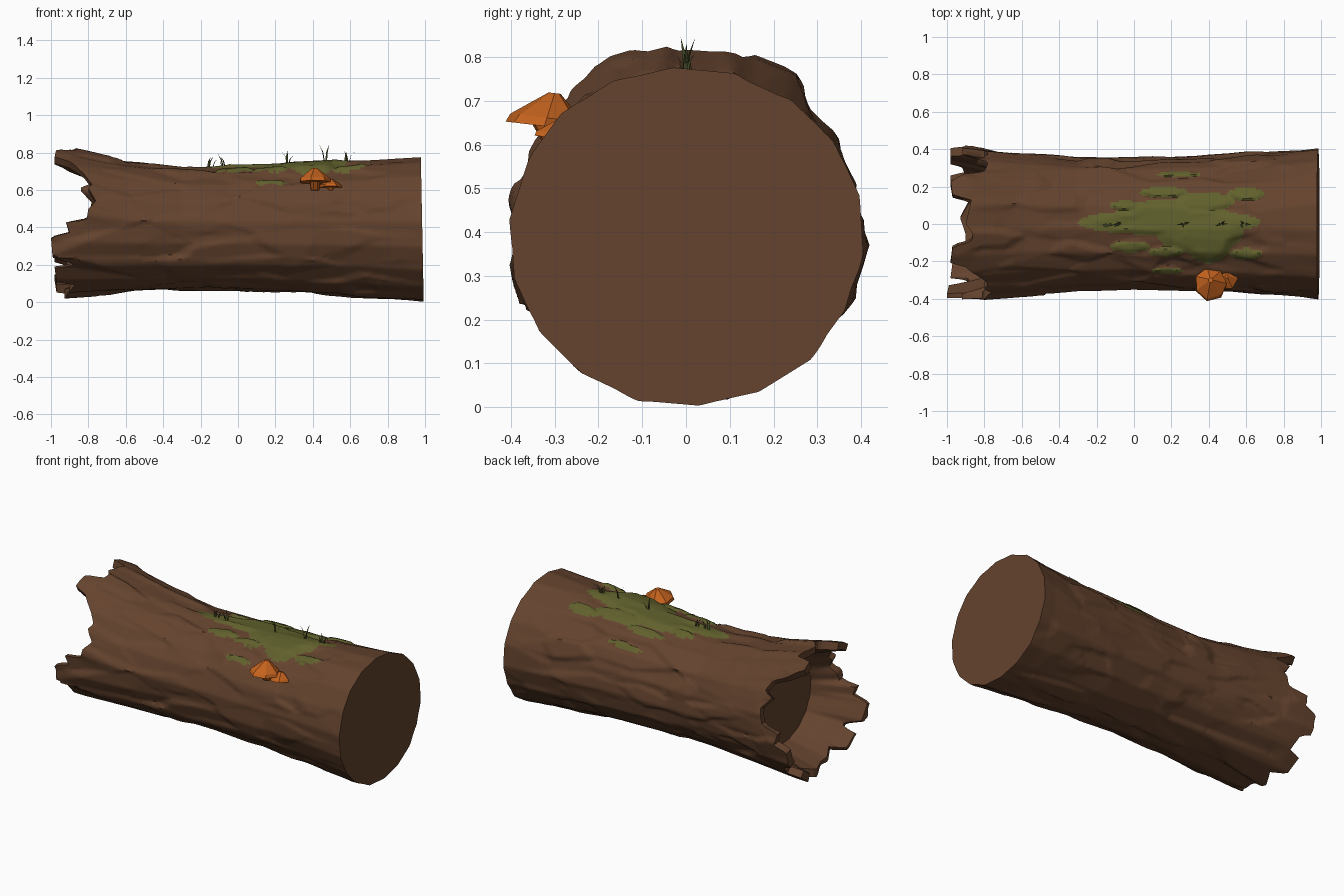
import bpy, bmesh, math, random
from mathutils import Vector, kdtree

if "Cube" in bpy.data.objects:
    bpy.data.objects.remove(bpy.data.objects["Cube"])

random.seed(4)


def material(name, rgb):
    m = bpy.data.materials.new(name)
    m.diffuse_color = (*rgb, 1)
    m.use_nodes = True
    m.node_tree.nodes["Principled BSDF"].inputs["Base Color"].default_value = m.diffuse_color
    return m


BARK = material("bark brown", (0.127, 0.056, 0.027))
MOSS = material("moss green", (0.118, 0.118, 0.026))
ORANGE = material("mushroom orange", (0.56, 0.125, 0.013))
GRASS = material("grass green", (0.06, 0.075, 0.02))


def finish(bm, name, mats, angle=None):
    bmesh.ops.recalc_face_normals(bm, faces=bm.faces)
    me = bpy.data.meshes.new(name)
    bm.to_mesh(me)
    bm.free()
    for m in mats:
        me.materials.append(m)
    if angle:
        me.shade_smooth()
        me.set_sharp_from_angle(angle=math.radians(angle))
    ob = bpy.data.objects.new(name, me)
    bpy.context.collection.objects.link(ob)
    return ob


def interp(table, t, col=1):
    for p, q in zip(table, table[1:]):
        if t <= q[0]:
            f = max(0, (t - p[0]) / (q[0] - p[0]))
            return p[col] + (q[col] - p[col]) * f
    return table[-1][col]


# Log silhouette: x, top z, bottom z, half width
PROFILE = [(-1, .835, .03, .42), (-.9, .82, .032, .413), (-.6, .758, .05, .378),
           (-.3, .722, .062, .352), (0, .725, .068, .348), (.5, .745, .04, .365),
           (.9, .77, .012, .392), (1, .776, .002, .405)]
# Broken end: angle round the log (0 = back, 90 = top), x of the edge
TEETH = [(90, -.9), (97, -.86), (103, -.87), (107, -.97), (120, -.98), (124, -.9),
         (136, -.82), (145, -.78), (150, -.8), (160, -.76), (168, -.8), (177, -.81),
         (180, -.92), (188, -.9), (193, -1), (210, -.99), (215, -.88), (219, -.89),
         (222, -.98), (238, -.97), (242, -.87), (252, -.9), (262, -.9), (275, -.93), (288, -.88),
         (293, -.97), (308, -.98), (312, -.9), (325, -.92), (328, -.98), (345, -.98),
         (350, -.9), (360, -.92), (365, -.8), (380, -.78), (390, -.84), (395, -.78),
         (405, -.8), (410, -.9), (418, -.98), (428, -.97), (432, -.87), (450, -.9)]
# Moss blobs seen from above: x, y, radius x, radius y
BLOBS = [(.19, .01, .49, .07), (.35, -.03, .24, .13), (.4, -.1, .12, .11), (.15, .06, .2, .07),
         (.6, .16, .1, .035), (.38, .12, .16, .05), (.16, .17, .13, .03), (-.05, .1, .08, .025),
         (.24, .265, .12, .014), (-.02, -.12, .11, .03), (.6, -.16, .09, .03),
         (.18, -.25, .08, .02), (.17, -.15, .1, .025)]

# Bark plates: the nearest seeds decide the height and tilt, blended at the seams
seeds = []
tree = kdtree.KDTree(170)
for i in range(170):
    a, x = random.uniform(0, math.tau), random.uniform(-1, 1)
    p = Vector((x * .36, .38 * math.cos(a), .38 * math.sin(a)))
    seeds.append((random.uniform(-.01, .01), random.uniform(-.1, .1), random.uniform(-.1, .1)))
    tree.insert(p, i)
tree.balance()


def plate(x, a):
    p = Vector((x * .36, .38 * math.cos(a), .38 * math.sin(a)))
    heights, dists = [], []
    for s, i, dist in tree.find_n(p, 2):
        d = p - s
        h, tx, ta = seeds[i]
        heights.append(h + tx * d.x + ta * (d.z * math.cos(a) - d.y * math.sin(a)))
        dists.append(dist)
    w = .5 + .5 * min(1, (dists[1] - dists[0]) / .02)
    return (heights[0] * w + heights[1] * (1 - w)) * min(1, .25 + (1 - x) * 2)


def moss_amount(x, y):
    return max(1 - ((x - u) / ru) ** 2 - ((y - v) / rv) ** 2 for u, v, ru, rv in BLOBS)


def surface(x, a, inset=0.0, rough=True):
    top, bot, wide = (interp(PROFILE, x, c) for c in (1, 2, 3))
    step = math.tau / 18
    poly = math.cos(step / 2) / math.cos((a + .1) % step - step / 2) * 1.008
    off = -inset + (plate(x, a) if rough else 0)
    y = (wide * poly + off) * math.cos(a)
    z = (top + bot) / 2 + ((top - bot) / 2 * poly + off) * math.sin(a)
    if rough and z > .5:
        z += .014 * min(1, max(0, moss_amount(x, y) * 2))
    return Vector((x, y, max(0, z)))


# Log: outside, broken rim, shallow hollow inside
N, BODY, LIP, INNER = 180, 150, 24, 14
bm = bmesh.new()
rings = [[] for _ in range(BODY + LIP + INNER + 1)]
for j in range(N):
    a = math.tau * j / N
    deg = 90 + (math.degrees(a) - 90) % 360
    end = interp(TEETH, deg)
    for i in range(BODY + LIP + 1):
        if i <= BODY:
            x = .985 - 1.665 * i / BODY
        else:
            x = -.68 + (end + .68) * (i - BODY) / LIP
        p = surface(x, a)
        if i == 0:
            p.x -= .02 * (p.z - .4)
        rings[i].append(bm.verts.new(p))
    for k in range(INNER):
        s = k / (INNER - 1)
        x = end + (-.66 - end) * s
        rings[BODY + LIP + 1 + k].append(bm.verts.new(surface(x, a, .04 + .05 * s, False)))
for r, q in zip(rings, rings[1:]):
    for j in range(N):
        k = (j + 1) % N
        bm.faces.new((r[j], r[k], q[k], q[j]))
outer = set(v for r in rings[:BODY + LIP] for v in r)
bm.faces.new(rings[0])
bm.faces.new(rings[-1])
for f in bm.faces:
    c = f.calc_center_median()
    if len(f.verts) == 4 and c.z > .5 and f.verts[0] in outer and moss_amount(c.x, c.y) > 0:
        f.material_index = 1
finish(bm, "hollow_log", [BARK, MOSS], 50)


# Mushrooms: faceted pointed cap on a short stem, leaning out of the log
def mushroom(name, base, radius, height, sides, lean):
    bm = bmesh.new()
    prev = None
    for r, z in ((.25, -.45), (.3, .05), (1, .05), (.92, .28), (.15, .97)):
        ring = []
        for i in range(sides):
            a = math.tau * i / sides
            k = radius * r * random.uniform(.95, 1.08)
            off = Vector((k * math.cos(a), k * math.sin(a), z * height))
            off.y += lean * off.z if z > 0 else lean * 2 * -off.z
            off.z -= lean * .4 * off.y
            ring.append(bm.verts.new(Vector(base) + off))
        if prev:
            for i in range(sides):
                k = (i + 1) % sides
                bm.faces.new((prev[i], prev[k], ring[k], ring[i]))
        else:
            bm.faces.new(ring)
        prev = ring
    bm.faces.new(prev)
    finish(bm, name, [ORANGE])


mushroom("large_mushroom", (.41, -.325, .638), .09, .085, 7, .3)
mushroom("small_mushroom", (.495, -.295, .612), .062, .05, 6, .3)

# Grass: tufts of thin bent blades
bm = bmesh.new()
for x, tall in ((-.15, .05), (-.07, .06), (.27, .07), (.47, .085), (.58, .075)):
    for b in range(3):
        a = random.uniform(0, math.tau)
        out = Vector((math.cos(a), .7 * math.sin(a), 0))
        side = Vector((-math.sin(a), math.cos(a), 0)) * .006
        root = surface(x, math.pi / 2) + Vector((random.uniform(-.015, .015), 0, -.01))
        h = tall * random.uniform(.6, 1.1) + .01
        mid = root + out * .012 + Vector((0, 0, h * .6))
        tip = root + out * .035 + Vector((0, 0, h))
        v = [bm.verts.new(p) for p in (root - side, root + side, mid + side * .8, mid - side * .8, tip)]
        bm.faces.new(v[:4])
        bm.faces.new((v[3], v[2], v[4]))
finish(bm, "grass_tufts", [GRASS])
